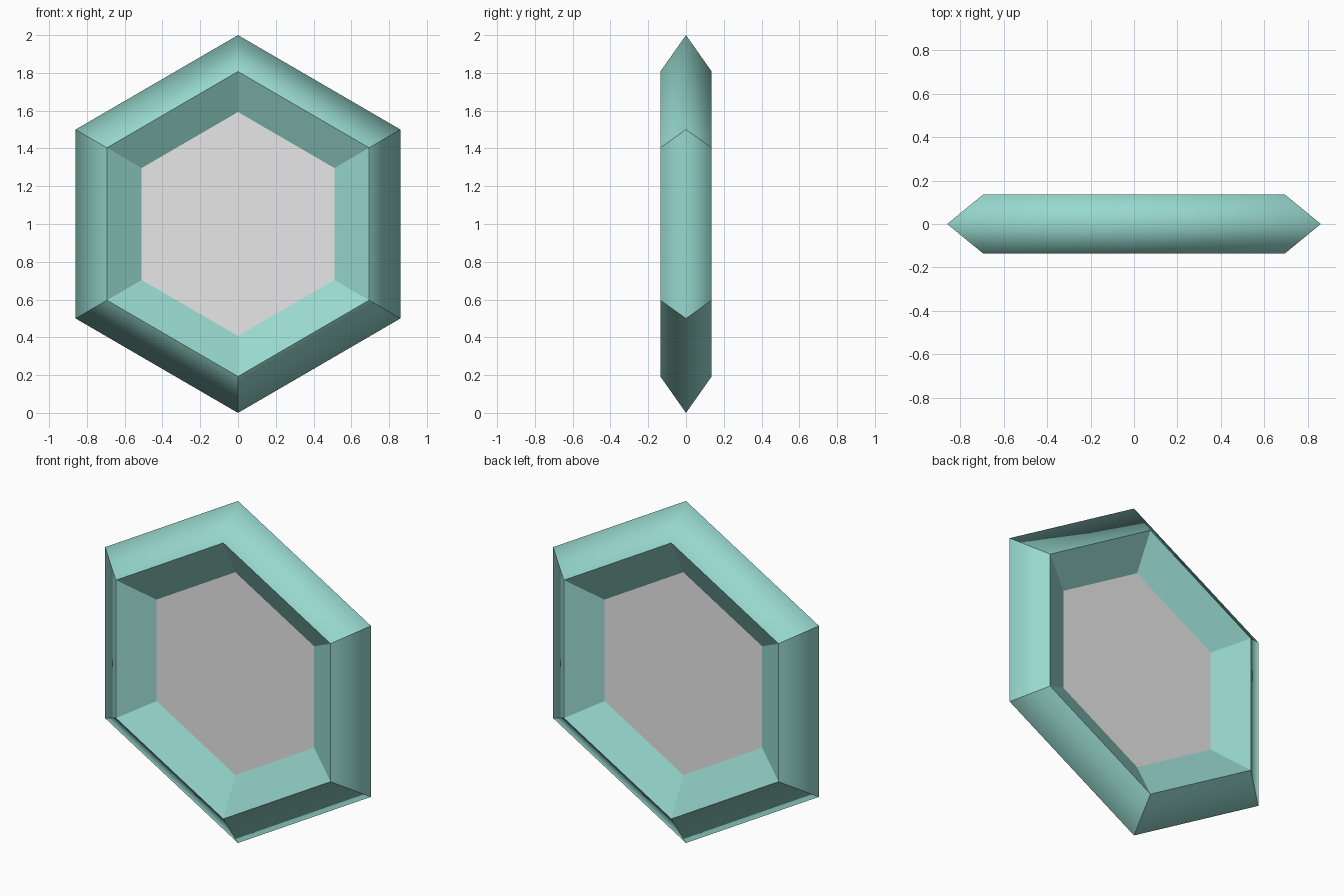
import bpy, bmesh, math

cube = bpy.data.objects.get("Cube")
if cube:
    bpy.data.objects.remove(cube, do_unlink=True)

SIDES = 6
CENTRE_Z = 1.0
WIDTH = 0.993  # slight sideways squeeze


def material(name, rgb):
    mat = bpy.data.materials.new(name)
    mat.use_nodes = True
    colour = (*rgb, 1.0)
    mat.diffuse_color = colour
    bsdf = next(n for n in mat.node_tree.nodes if n.type == 'BSDF_PRINCIPLED')
    bsdf.inputs["Base Color"].default_value = colour
    return mat


def hexagon(bm, radius, y):
    """Upright six-sided ring of vertices with a corner at the top."""
    angles = [2 * math.pi * i / SIDES for i in range(SIDES)]
    return [bm.verts.new((WIDTH * radius * math.sin(a), y,
                          CENTRE_Z + radius * math.cos(a))) for a in angles]


def bridge(bm, ring_a, ring_b, smooth=False):
    for i in range(SIDES):
        j = (i + 1) % SIDES
        face = bm.faces.new((ring_a[i], ring_a[j], ring_b[j], ring_b[i]))
        face.smooth = smooth


def finish(bm, name, mat):
    bmesh.ops.recalc_face_normals(bm, faces=bm.faces[:])
    mesh = bpy.data.meshes.new(name)
    bm.to_mesh(mesh)
    bm.free()
    mesh.materials.append(mat)
    obj = bpy.data.objects.new(name, mesh)
    bpy.context.collection.objects.link(obj)
    return obj


teal = material("pale_teal", (0.31, 0.69, 0.62))
white = material("soft_white", (0.88, 0.88, 0.88))

# Frame: pointed outer rim, raised ridges and slopes down to the panel
profile = [(0.593, -0.025), (0.807, -0.136), (1.0, 0.0),
           (0.807, 0.136), (0.593, 0.025)]
bm = bmesh.new()
rings = [hexagon(bm, r, y) for r, y in profile]
for k, ring in enumerate(rings):
    bridge(bm, ring, rings[(k + 1) % len(rings)], smooth=k in (1, 2))

# Only the outermost edge and the top corner blend smoothly
rim, top = set(rings[2]), {ring[0] for ring in rings}
for edge in bm.edges:
    ends = set(edge.verts)
    edge.smooth = ends <= rim or (ends <= top and bool(ends & rim))
finish(bm, "hexagon_frame", teal)

# Panel: thin slab closing the opening, edge tucked into the frame
bm = bmesh.new()
front, back = hexagon(bm, 0.597, -0.025), hexagon(bm, 0.597, 0.025)
bridge(bm, front, back)
bm.faces.new(front)
bm.faces.new(back)
finish(bm, "centre_panel", white)
